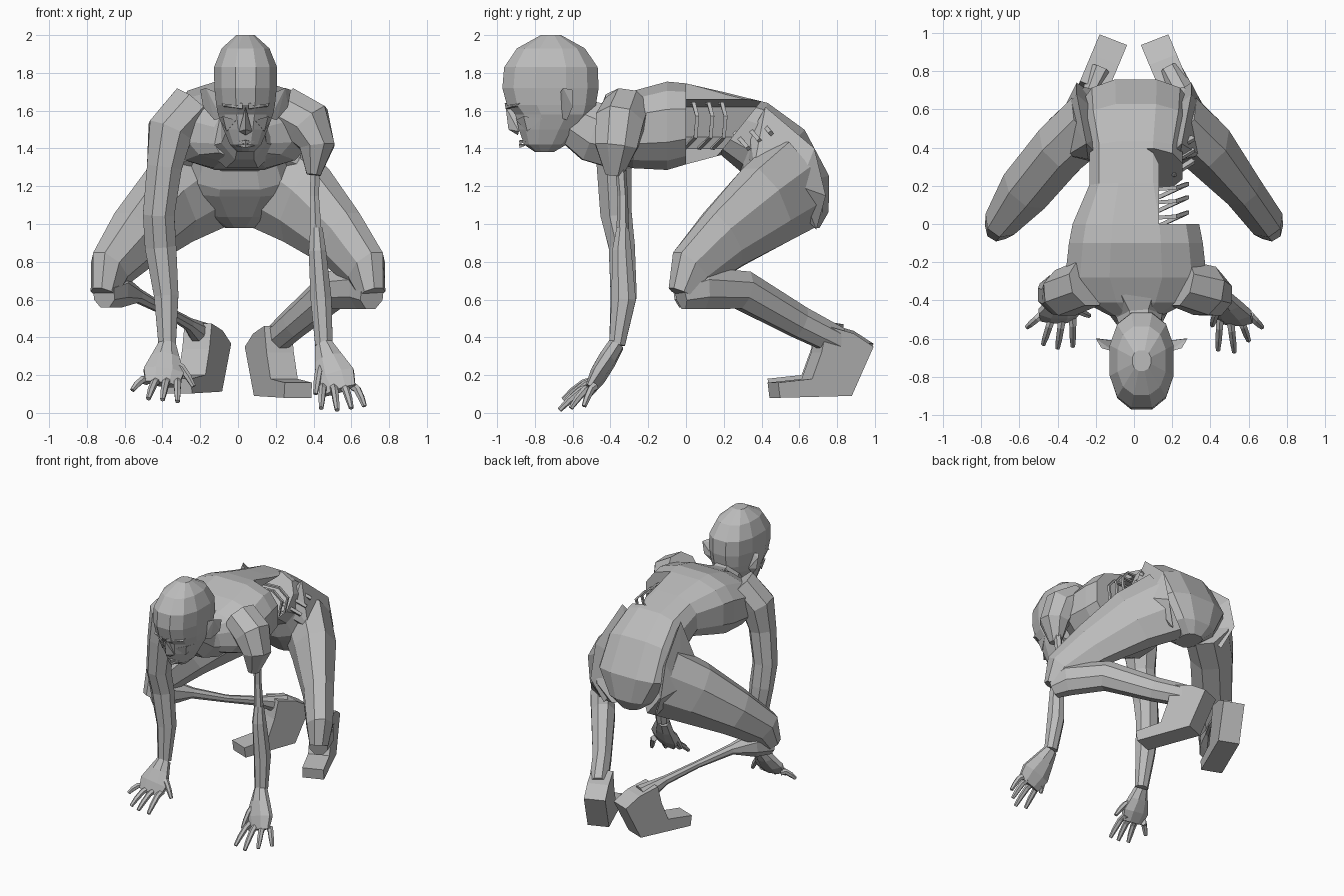
import bpy, bmesh, math
from mathutils import Vector

cube = bpy.data.objects.get("Cube")
if cube:
    bpy.data.objects.remove(cube)

skin = bpy.data.materials.new("grey_skin")
skin.use_nodes = True
skin.diffuse_color = (0.5, 0.5, 0.5, 1)
skin.node_tree.nodes["Principled BSDF"].inputs["Base Color"].default_value = (0.5, 0.5, 0.5, 1)
X, Y, Z = Vector((1, 0, 0)), Vector((0, 1, 0)), Vector((0, 0, 1))


def finish(name, bm):
    bmesh.ops.recalc_face_normals(bm, faces=bm.faces)
    mesh = bpy.data.meshes.new(name)
    bm.to_mesh(mesh)
    bm.free()
    mesh.materials.append(skin)
    ob = bpy.data.objects.new(name, mesh)
    bpy.context.collection.objects.link(ob)
    return ob


def skin_rings(name, rings):
    """Join equal-length loops of points into a capped tube."""
    bm = bmesh.new()
    loops = [[bm.verts.new(p) for p in ring] for ring in rings]
    n = len(loops[0])
    for a, b in zip(loops, loops[1:]):
        for i in range(n):
            j = (i + 1) % n
            bm.faces.new((a[i], a[j], b[j], b[i]))
    bm.faces.new(loops[0])
    bm.faces.new(loops[-1])
    return finish(name, bm)


def oval(c, u, v, a, b, sides, power=1.0):
    """Ring round c; power below one makes it boxier."""
    pts = []
    for i in range(sides):
        t = 2 * math.pi * (i + 0.5) / sides
        p = [math.copysign(abs(f) ** power, f) for f in (math.cos(t), math.sin(t))]
        pts.append(Vector(c) + u * a * p[0] + v * b * p[1])
    return pts


def limb(name, path, ref=Y, sides=8):
    """Tube along a path of (x, y, z, half width, half depth)."""
    cs = [Vector(p[:3]) for p in path]
    rings = []
    for i, p in enumerate(path):
        t = (cs[min(i + 1, len(cs) - 1)] - cs[max(i - 1, 0)]).normalized()
        u = t.cross(ref).normalized()
        rings.append(oval(cs[i], u, u.cross(t), p[3], p[4], sides))
    return skin_rings(name, rings)


def hull(name, pts):
    bm = bmesh.new()
    for p in pts:
        bm.verts.new(p)
    bmesh.ops.convex_hull(bm, input=bm.verts)
    bmesh.ops.delete(bm, geom=[v for v in bm.verts if not v.link_faces], context='VERTS')
    return finish(name, bm)


# Torso: y, z, pitch in degrees, half width, half height
spine = [(-.48, 1.47, 0, .14, .12), (-.41, 1.49, 0, .28, .16), (-.28, 1.5, 0, .38, .21),
         (-.1, 1.52, 0, .36, .24), (0, 1.53, 0, .34, .22), (.2, 1.53, 5, .25, .17),
         (.36, 1.46, 22, .25, .2), (.47, 1.34, 45, .29, .23), (.55, 1.2, 75, .3, .22),
         (.6, 1.05, 85, .18, .16), (.61, .98, 90, .08, .1)]
rings = []
for y, z, pitch, hw, hh in spine:
    r = math.radians(pitch)
    rings.append(oval((0.01, y, z), X, Y * math.sin(r) + Z * math.cos(r), hw, hh, 12, .75))
torso = skin_rings("torso", rings)

# Open wound in the left flank
section = [(-.18, 1.46), (-.13, 1.62), (.13, 1.66), (.13, 1.85), (.7, 1.85),
           (.7, 1.2), (.1, 1.2), (.1, 1.4)]
cutter = skin_rings("flank_cutter", [[(x, 0, z) for x, z in section],
                                     [(x, .14 + (z - 1.33) * .8, z) for x, z in section]])
cutter.hide_render = True
mod = torso.modifiers.new("wound", 'BOOLEAN')
mod.operation = 'DIFFERENCE'
mod.solver = 'EXACT'
mod.object = cutter
bpy.context.view_layer.objects.active = torso
bpy.ops.object.modifier_apply(modifier=mod.name)
bpy.data.objects.remove(cutter)

# Bare ribs
for k, y in enumerate((.03, .11, .18)):
    limb(f"rib_{k + 1}", [(.08, y, 1.64, .01, .014), (.22, y + .01, 1.64, .01, .014),
                          (.28, y + .03, 1.57, .01, .014), (.26, y + .02, 1.46, .01, .014),
                          (.13, y - .04, 1.4, .01, .014)], sides=4)
for k in range(3):
    limb(f"hip_bone_{k + 1}", [(.2 + .01 * k, .26 + .07 * k, 1.48 + .03 * k, .015, .02),
                               (.31, .33 + .06 * k, 1.4 + .04 * k, .015, .02)], ref=X, sides=4)

# Neck and head
limb("neck", [(.04, -.62, 1.56, .1, .13), (.03, -.5, 1.49, .13, .17),
              (.02, -.38, 1.48, .22, .2)], ref=Z)
cx = .04
skull = [(1.38, -.8, -.7, .045), (1.42, -.86, -.63, .085), (1.5, -.89, -.56, .12),
         (1.58, -.91, -.49, .15), (1.63, -.955, -.47, .16), (1.72, -.98, -.455, .17),
         (1.83, -.97, -.46, .172), (1.93, -.9, -.53, .13), (2.0, -.77, -.66, .05)]
skin_rings("head", [oval((cx, (f + b) / 2, z), X, Y, hw, (b - f) / 2, 12, .85)
                    for z, f, b, hw in skull])
hull("nose", [(cx, -.955, 1.62), (cx - .035, -.885, 1.49), (cx + .035, -.885, 1.49),
              (cx, -.94, 1.5), (cx, -.89, 1.47), (cx, -.86, 1.6)])
for z in (1.435, 1.415):
    hull("lip", [(cx - .05, -.85, z), (cx + .05, -.85, z), (cx, -.885, z + .008),
                 (cx, -.88, z - .012), (cx, -.83, z + .012)])
for s, side in ((1, "left"), (-1, "right")):
    hull("brow_" + side, [(cx + s * x, y, z) for x, y, z in
                          ((.015, -.955, 1.61), (.015, -.96, 1.64), (.12, -.91, 1.625),
                           (.13, -.86, 1.65), (.1, -.84, 1.61))])
    hull("cheek_" + side, [(cx + s * x, y, z) for x, y, z in
                           ((.05, -.9, 1.55), (.12, -.86, 1.57), (.14, -.76, 1.56),
                            (.1, -.84, 1.49), (.06, -.84, 1.53))])
    hull("ear_" + side, [(cx + s * x, y, z) for x, y, z in
                         ((.14, -.67, 1.69), (.13, -.66, 1.56), (.165, -.63, 1.55),
                          (.225, -.6, 1.62), (.24, -.6, 1.71), (.21, -.65, 1.72), (.15, -.61, 1.6))])

# Right arm, whole
limb("right_arm", [(-.24, -.31, 1.63, .13, .13), (-.36, -.36, 1.49, .13, .13),
                   (-.39, -.38, 1.3, .1, .1), (-.42, -.37, 1.05, .09, .09),
                   (-.41, -.34, .88, .09, .075), (-.38, -.33, .62, .07, .075),
                   (-.375, -.365, .36, .05, .045)])
# Left arm, with the upper bone bare
limb("left_shoulder", [(.24, -.31, 1.61, .13, .13), (.37, -.35, 1.53, .14, .14),
                       (.42, -.37, 1.41, .1, .12), (.4, -.38, 1.26, .04, .05)])
limb("left_arm_bone", [(.41, -.35, 1.35, .03, .03), (.405, -.335, 1.15, .027, .027),
                       (.415, -.335, .92, .035, .035)], sides=6)
limb("left_forearm", [(.415, -.335, .98, .035, .035), (.42, -.34, .86, .05, .055),
                      (.44, -.33, .6, .06, .07), (.455, -.365, .36, .05, .045)])


# Hands: a palm, four fingers spread from the knuckles, and a thumb
def hand(side, s, wrist, knuckle, tips, thumb):
    w, k = Vector(wrist), Vector(knuckle)
    path = [(*w.lerp(k, t), a, b) for t, a, b in
            ((0, .05, .045), (.35, .08, .05), (.75, .115, .045), (1.1, .095, .025))]
    limb(side + "_palm", path)
    for i, tip in enumerate(tips):
        root = k + Vector((s * (.08 - .053 * i), .012 * abs(i - 1.5), 0))
        digit(f"{side}_finger_{i + 1}", root, Vector(tip))
    digit(side + "_thumb", w.lerp(k, .55) - Vector((s * .06, 0, 0)), Vector(thumb))


def digit(name, root, tip):
    parts = []
    for t, lift, r in ((0, 0, .024), (.35, .022, .021), (.7, .015, .019), (1, 0, .013)):
        parts.append((*(root.lerp(tip, t) + Z * lift), r, r))
    limb(name, parts, ref=Z, sides=6)


hand("right", -1, (-.375, -.37, .36), (-.4, -.49, .17),
     [(-.56, -.54, .12), (-.475, -.63, .075), (-.4, -.65, .07), (-.32, -.64, .06)],
     (-.235, -.48, .14))
hand("left", 1, (.455, -.37, .36), (.53, -.5, .14),
     [(.67, -.54, .035), (.6, -.61, .025), (.525, -.67, .015), (.44, -.66, .025)],
     (.41, -.53, .1))

# Legs: thighs, hips and tiptoe feet match on both sides
foot_profile = [(.71, .32), (.74, .46), (.88, .42), (.985, .35), (.87, .09), (.49, .08),
                (.48, .16), (.66, .18)]
for s, side, wide in ((1, "left", .115), (-1, "right", .15)):
    limb(side + "_thigh", [(s * .19, .57, 1.21, .17, .27), (s * .36, .42, 1.1, .16, .24),
                           (s * .55, .2, .92, wide, .18), (s * .68, .03, .76, .1, .14),
                           (s * .71, -.02, .63, .07, .08)], ref=Z)
    hull(side + "_hip", [(s * x, y, z) for x, y, z in
                         ((.12, .3, 1.4), (.24, .34, 1.47), (.25, .42, 1.62), (.3, .68, 1.4),
                          (.37, .6, 1.2), (.35, .36, 1.3), (.3, .74, 1.15), (.22, .69, .97),
                          (.1, .5, 1.2))])
    lift = 0 if s > 0 else .025
    rows = []
    for off in (-.08, .08):
        rows.append([(s * (.11 + (.98 - y) * .42 + off * .9), y + off * .35 - .02,
                      z + lift * (1 - z)) for y, z in foot_profile])
    skin_rings(side + "_foot", rows)

limb("left_shin", [(.71, -.03, .63, .07, .09), (.66, .08, .66, .09, .12),
                   (.5, .3, .65, .09, .11), (.3, .6, .48, .07, .09),
                   (.19, .8, .38, .07, .08)], ref=Z)
limb("right_shin", [(-.71, -.03, .63, .07, .08), (-.64, .08, .65, .08, .1),
                    (-.53, .2, .62, .035, .04), (-.38, .4, .54, .024, .028),
                    (-.26, .62, .47, .03, .035), (-.18, .8, .4, .07, .08)], ref=Z)
